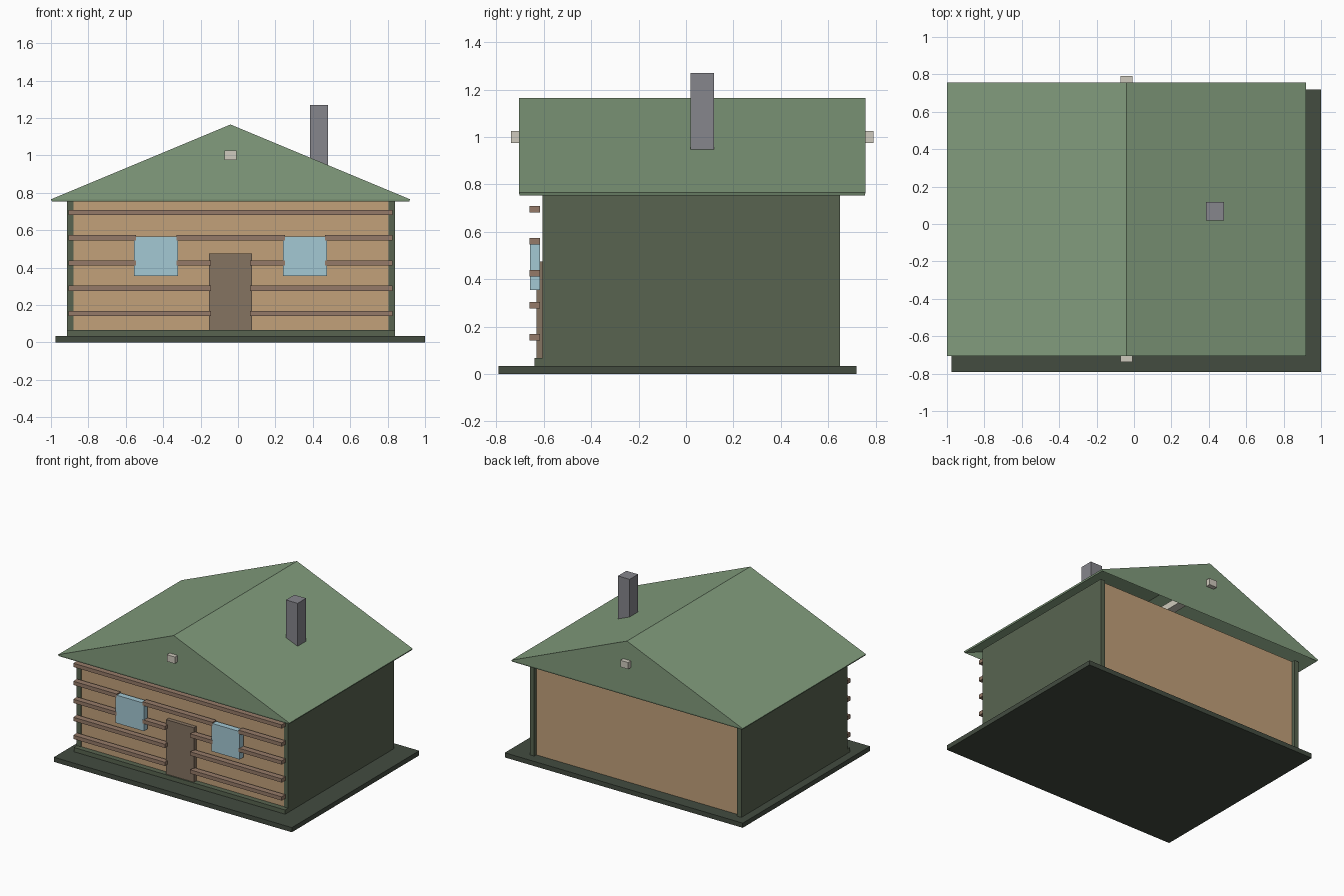
import bpy, bmesh

if "Cube" in bpy.data.objects:
    bpy.data.objects.remove(bpy.data.objects["Cube"])


def material(name, hex_code):
    m = bpy.data.materials.new(name)
    srgb = [int(hex_code[i:i + 2], 16) / 255 for i in (0, 2, 4)]
    m.diffuse_color = [c / 12.92 if c < 0.04045 else ((c + 0.055) / 1.055) ** 2.4 for c in srgb] + [1]
    m.use_nodes = True
    m.node_tree.nodes["Principled BSDF"].inputs["Base Color"].default_value = m.diffuse_color
    return m


ROOF = material("roof_green", "829c7d")
DARK = material("dark_green", "586450")
BASE = material("base_green", "434c40")
TAN = material("tan_boards", "c2a17a")
LOG = material("log_brown", "957a68")
DOOR = material("door_brown", "857361")
GLASS = material("window_blue", "a4c8d4")
STONE = material("chimney_grey", "86868c")
BEAM = material("beam_pale", "cfcabd")


def finish(name, bm, mat):
    bmesh.ops.recalc_face_normals(bm, faces=bm.faces)
    me = bpy.data.meshes.new(name)
    bm.to_mesh(me)
    bm.free()
    me.materials.append(mat)
    ob = bpy.data.objects.new(name, me)
    bpy.context.collection.objects.link(ob)
    return ob


def box(name, x, y, z, mat):
    bm = bmesh.new()
    bmesh.ops.create_cube(bm, size=1)
    for v in bm.verts:
        v.co = [lo + (c + 0.5) * (hi - lo) for c, (lo, hi) in zip(v.co, (x, y, z))]
    return finish(name, bm, mat)


# Base slab and front sill
box("base", (-0.975, 1.0), (-0.79, 0.72), (0, 0.035), BASE)
box("front_sill", (-0.915, 0.84), (-0.64, -0.57), (0.035, 0.067), DARK)

# Side walls, with the front and back boarding set between them
box("left_wall", (-0.915, -0.88), (-0.605, 0.65), (0.035, 0.765), DARK)
box("right_wall", (0.805, 0.84), (-0.605, 0.65), (0.035, 0.765), DARK)
box("front_wall", (-0.88, 0.805), (-0.6, -0.57), (0.035, 0.765), TAN)
box("back_wall", (-0.88, 0.805), (0.595, 0.625), (0.035, 0.765), TAN)

# Door and windows
box("door", (-0.155, 0.075), (-0.63, -0.6), (0.067, 0.475), DOOR)
for side, x0 in (("left", -0.555), ("right", 0.24)):
    box(side + "_window", (x0, x0 + 0.235), (-0.659, -0.615), (0.355, 0.565), GLASS)

# Horizontal logs, interrupted by the door and windows
door_gap, window_gaps = (-0.145, 0.065), [(-0.545, -0.33), (0.25, 0.465)]
for i in range(5):
    z = 0.155 + 0.135 * i
    gaps = ([door_gap] if i < 3 else []) + (window_gaps if i in (2, 3) else [])
    start = -0.905
    for n, (a, b) in enumerate(sorted(gaps) + [(0.825, 0)]):
        box(f"log_{i + 1}_{n + 1}", (start, a), (-0.66, -0.615), (z - 0.014, z + 0.014), LOG)
        start = b

# Hollow gable roof, open underneath
bm = bmesh.new()
ends = [[bm.verts.new((x, y, z)) for x, z in ((-1, 0.765), (0.92, 0.765), (-0.04, 1.165))]
        for y in (-0.705, 0.757)]
f, b = ends
bm.faces.new(f)
bm.faces.new(b)
bm.faces.new((f[0], f[2], b[2], b[0]))
bm.faces.new((f[1], f[2], b[2], b[1]))
roof = finish("roof", bm, ROOF)
shell = roof.modifiers.new("thickness", "SOLIDIFY")
shell.thickness = 0.012
shell.offset = -1

# Ridge beam and chimney
box("ridge_beam", (-0.073, -0.008), (-0.738, 0.79), (0.975, 1.025), BEAM)
box("chimney", (0.385, 0.482), (0.018, 0.118), (0.93, 1.27), STONE)
